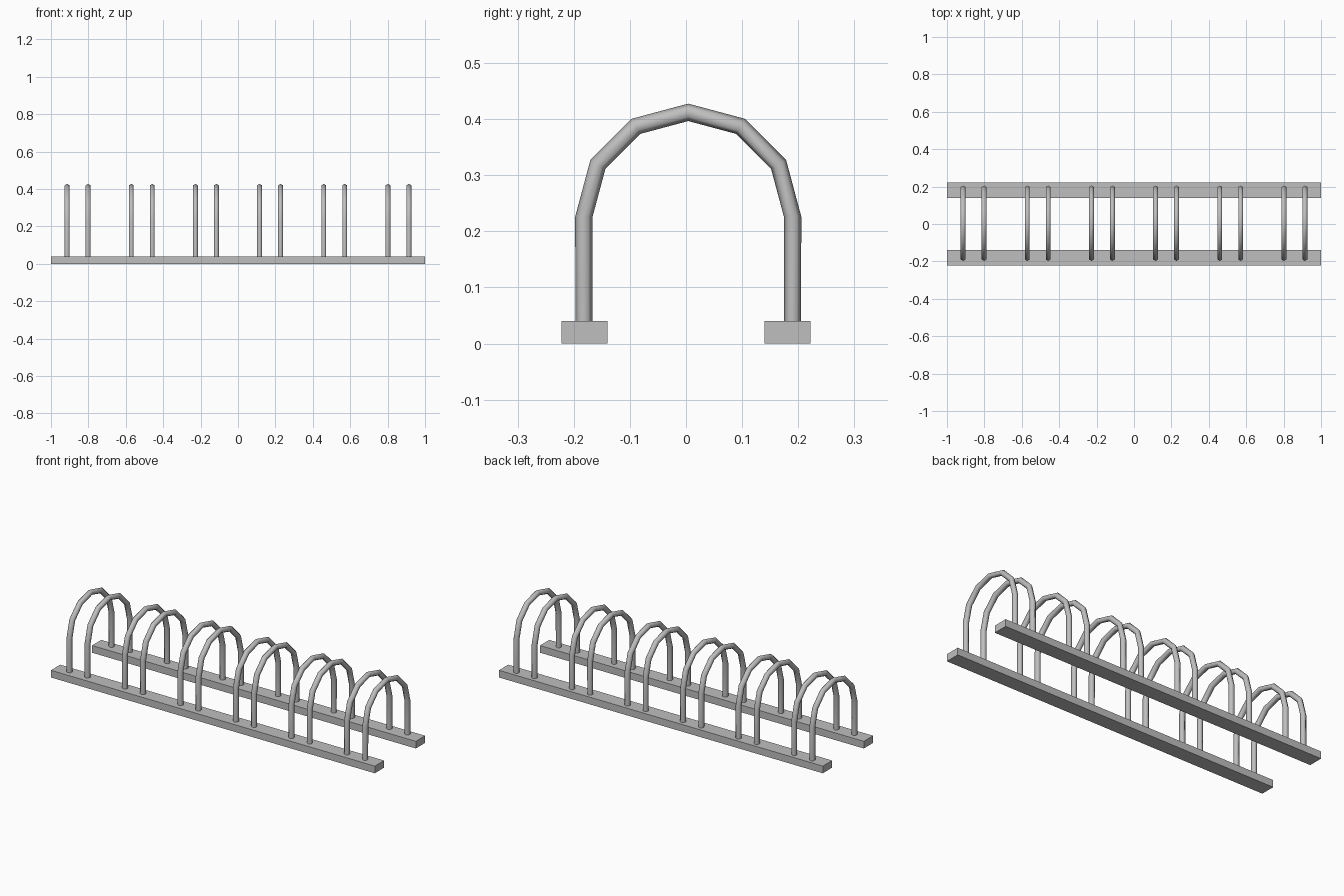
import bpy
import bmesh
from math import sin, cos, pi
from mathutils import Vector

cube = bpy.data.objects.get("Cube")
if cube:
    bpy.data.objects.remove(cube, do_unlink=True)


def make_material(name, rgb):
    mat = bpy.data.materials.new(name)
    mat.use_nodes = True
    mat.diffuse_color = (*rgb, 1)
    mat.node_tree.nodes["Principled BSDF"].inputs["Base Color"].default_value = (*rgb, 1)
    return mat


steel = make_material("grey steel", (0.52, 0.52, 0.52))

BEAM_Y, BEAM_WIDTH, BEAM_HEIGHT = 0.181, 0.082, 0.04
HOOP_RADIUS, HOOP_Y, SPRING_Z = 0.186, 0.004, 0.226
TUBE_RADIUS, SIDES, ARC_STEPS = 0.015, 6, 6
PAIRS, PAIR_SPACING, HALF_GAP = 6, 0.343, 0.056


def add_beam(name, y):
    bpy.ops.mesh.primitive_cube_add(size=1, location=(0, y, BEAM_HEIGHT / 2))
    obj = bpy.context.object
    obj.name = name
    obj.scale = (2, BEAM_WIDTH, BEAM_HEIGHT)
    bpy.ops.object.transform_apply(location=False, rotation=False, scale=True)
    obj.data.materials.append(steel)


def hoop_mesh():
    """Six-sided tube swept up one leg, over a half circle and down again."""
    # Each station: angle round the arch, height of the arc centre, mitre factor
    mitre = 1 / cos(pi / ARC_STEPS / 2)
    stations = [(pi * i / ARC_STEPS, SPRING_Z, mitre) for i in range(ARC_STEPS + 1)]
    stations = [(0, BEAM_HEIGHT, 1)] + stations + [(pi, BEAM_HEIGHT, 1)]
    bm = bmesh.new()
    rings = []
    for angle, z, stretch in stations:
        out = Vector((0, -cos(angle), sin(angle)))
        centre = Vector((0, 0, z)) + out * HOOP_RADIUS
        ring = []
        for k in range(SIDES):
            t = 2 * pi * k / SIDES
            offset = out * cos(t) * stretch + Vector((sin(t), 0, 0))
            ring.append(bm.verts.new(centre + offset * TUBE_RADIUS))
        rings.append(ring)
    for a, b in zip(rings, rings[1:]):
        for k in range(SIDES):
            n = (k + 1) % SIDES
            bm.faces.new((a[k], a[n], b[n], b[k])).smooth = True
    bm.faces.new(rings[0])
    bm.faces.new(rings[-1])
    bmesh.ops.recalc_face_normals(bm, faces=bm.faces)
    # Keep the foot rims crisp
    for edge in bm.edges:
        if any(not f.smooth for f in edge.link_faces):
            edge.smooth = False
    mesh = bpy.data.meshes.new("hoop")
    bm.to_mesh(mesh)
    bm.free()
    mesh.materials.append(steel)
    return mesh


# Ground beams
add_beam("front_beam", -BEAM_Y)
add_beam("back_beam", BEAM_Y)

# Pairs of wheel hoops
hoop = hoop_mesh()
for i in range(PAIRS):
    middle = (i - (PAIRS - 1) / 2) * PAIR_SPACING
    for side, sign in (("right", -1), ("left", 1)):
        obj = bpy.data.objects.new(f"{side}_hoop_{i + 1}", hoop)
        obj.location = (middle + sign * HALF_GAP, HOOP_Y, 0)
        bpy.context.collection.objects.link(obj)
